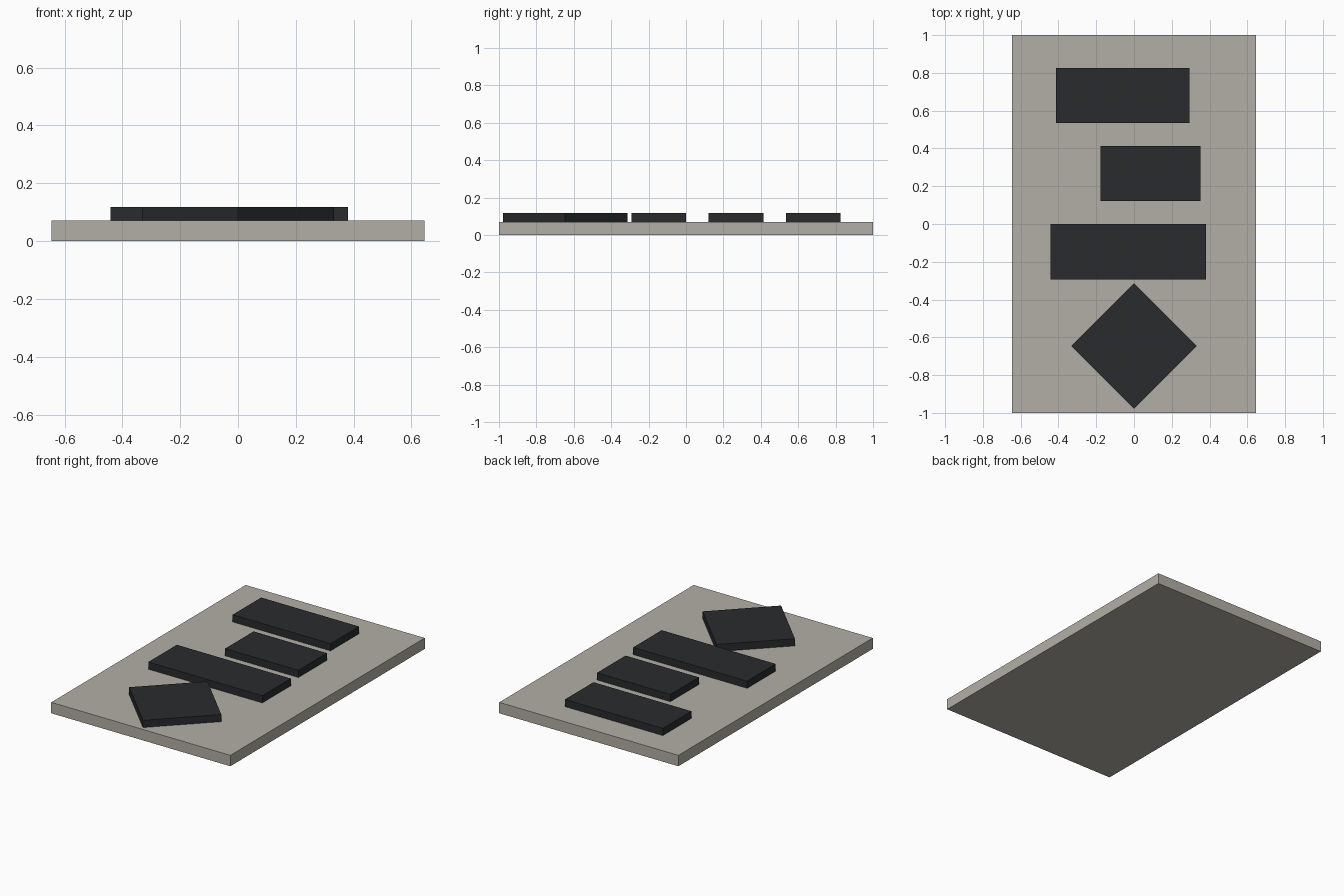
import bpy
from math import radians, sqrt

if "Cube" in bpy.data.objects:
    bpy.data.objects.remove(bpy.data.objects["Cube"])

SLAB_TOP = 0.071
TILE_TOP = 0.118


def material(name, color):
    mat = bpy.data.materials.new(name)
    mat.diffuse_color = (*color, 1)
    mat.use_nodes = True
    mat.node_tree.nodes["Principled BSDF"].inputs["Base Color"].default_value = mat.diffuse_color
    return mat


def box(name, center, size, mat, turn=0):
    bpy.ops.mesh.primitive_cube_add(size=1, location=center, rotation=(0, 0, radians(turn)))
    obj = bpy.context.object
    obj.name = name
    obj.scale = size
    bpy.ops.object.transform_apply(location=False, rotation=True, scale=True)
    obj.data.materials.append(mat)
    return obj


stone = material("warm_grey", (0.45, 0.43, 0.38))
dark = material("charcoal", (0.022, 0.024, 0.026))

# Base slab
box("base_slab", (0, 0, SLAB_TOP / 2), (1.29, 2, SLAB_TOP), stone)

# Raised bars and diamond on top of the slab
tile_h = TILE_TOP - SLAB_TOP
tile_z = SLAB_TOP + tile_h / 2
bars = [("back_bar", -0.412, 0.293), ("middle_bar", -0.177, 0.351), ("front_bar", -0.441, 0.38)]
for i, (name, x0, x1) in enumerate(bars):
    y = 0.68 - 0.413 * i
    box(name, ((x0 + x1) / 2, y, tile_z), (x1 - x0, 0.293, tile_h), dark)

side = 0.332 * sqrt(2)
box("diamond_tile", (0, -0.646, tile_z), (side, side, tile_h), dark, turn=45)
